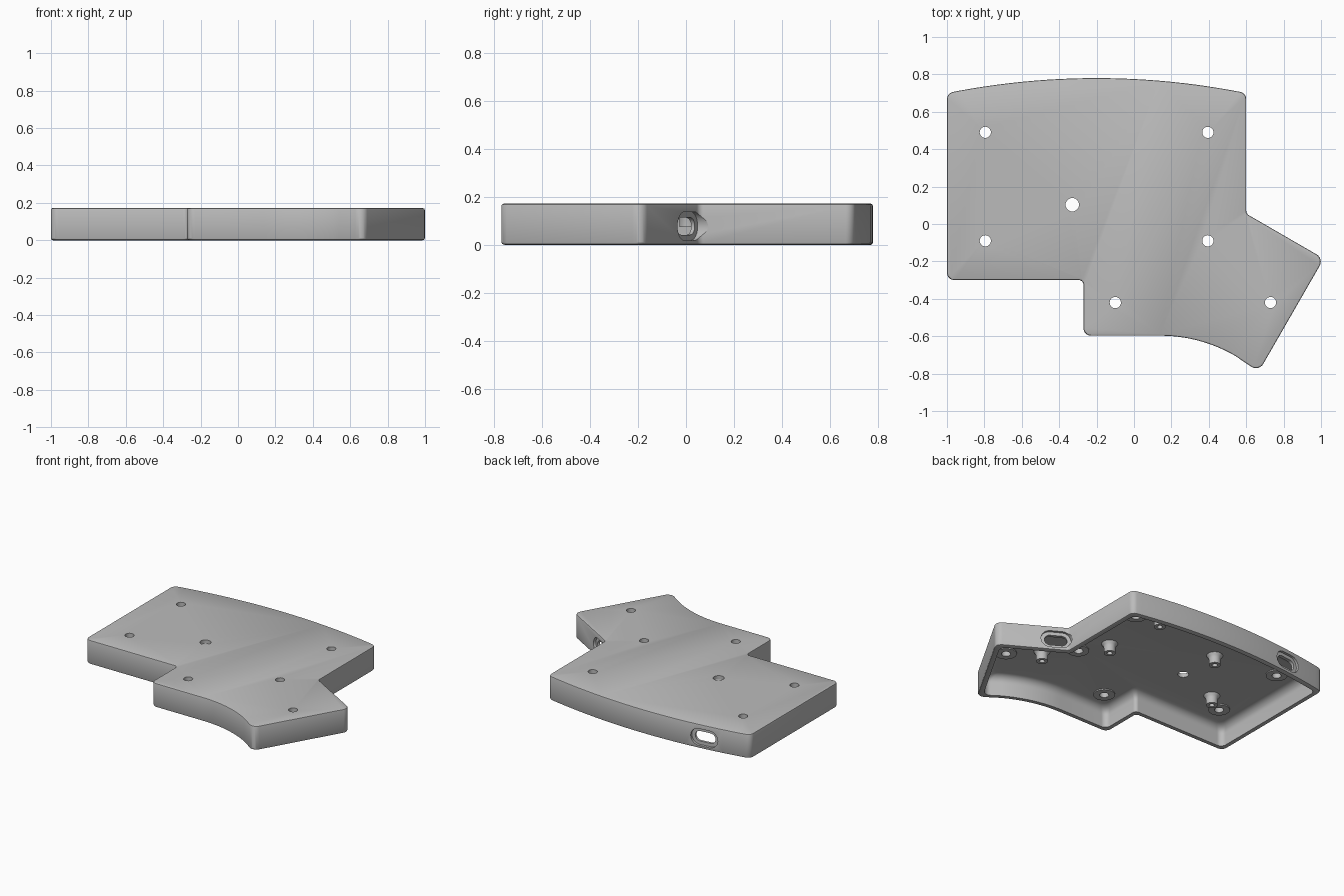
import bpy, bmesh, math
from mathutils import Vector, Matrix

if "Cube" in bpy.data.objects:
    bpy.data.objects.remove(bpy.data.objects["Cube"])

grey = bpy.data.materials.new("plain_grey")
grey.use_nodes = True
colour = (0.5, 0.5, 0.5, 1)
grey.diffuse_color = colour
grey.node_tree.nodes["Principled BSDF"].inputs["Base Color"].default_value = colour

CEILING, TOP, WALL = 0.145, 0.172, 0.035


def make_object(name, bm):
    bmesh.ops.recalc_face_normals(bm, faces=bm.faces)
    mesh = bpy.data.meshes.new(name)
    bm.to_mesh(mesh)
    bm.free()
    mesh.materials.append(grey)
    ob = bpy.data.objects.new(name, mesh)
    bpy.context.collection.objects.link(ob)
    return ob


def smooth(ob):
    bpy.ops.object.select_all(action="DESELECT")
    ob.select_set(True)
    bpy.context.view_layer.objects.active = ob
    bpy.ops.object.shade_smooth_by_angle(angle=math.radians(30))


def bridge(bm, a, b):
    for i in range(len(a)):
        j = (i + 1) % len(a)
        bm.faces.new((a[i], a[j], b[j], b[i]))


# Outline, counter-clockwise: (x, y, corner radius)
def back_edge(x):
    return 0.78 - (x + 0.2) ** 2 / 8


outline = [(-1, -0.3, 0.04), (-0.27, -0.3, 0.025), (-0.27, -0.597, 0.04)]
for i in range(13):
    a = math.radians(30 * i / 12)
    outline.append((0.14 + 0.8 * math.sin(a), -0.597 - 0.8 * (1 - math.cos(a)), 0))
outline += [(0.667, -0.79, 0.045), (1.015, -0.185, 0.045), (0.6, 0.055, 0.03)]
for i in range(25):
    x = 0.6 - 1.6 * i / 24
    outline.append((x, back_edge(x), 0.04 if i in (0, 24) else 0))


def inset_loop(bm, inset, z):
    """Ring of vertices along the outline, moved inwards, with rounded corners."""
    n = len(outline)
    pts = [Vector(p[:2]) for p in outline]
    moved = []
    for i in range(n):
        d0 = (pts[i] - pts[i - 1]).normalized()
        d1 = (pts[(i + 1) % n] - pts[i]).normalized()
        n0, n1 = Vector((-d0.y, d0.x)), Vector((-d1.y, d1.x))
        moved.append(pts[i] + (n0 + n1) * inset / (1 + n0.dot(n1)))
    verts = []
    for i in range(n):
        p, r = moved[i], outline[i][2]
        if r == 0:
            verts.append(bm.verts.new((p.x, p.y, z)))
            continue
        a = (moved[i - 1] - p).normalized()
        b = (moved[(i + 1) % n] - p).normalized()
        half = a.angle(b) / 2
        centre = p + (a + b).normalized() * r / math.sin(half)
        start = p + a * r / math.tan(half) - centre
        end = p + b * r / math.tan(half) - centre
        turn = math.pi - 2 * half
        for k in range(9):
            t = k / 8
            q = centre + (start * math.sin((1 - t) * turn) + end * math.sin(t * turn)) / math.sin(turn)
            verts.append(bm.verts.new((q.x, q.y, z)))
    return verts


# Case shell: ceiling, outside wall, rim and the coved inside wall
section = [(0.008, TOP), (0.002, TOP - 0.003), (0, TOP - 0.009), (0, 0.01),
           (0.003, 0.003), (0.01, 0), (WALL, 0)]
for i in range(7):
    a = math.radians(15 * i)
    section.append((WALL + 0.055 * (1 - math.cos(a)), CEILING - 0.055 * (1 - math.sin(a))))
bm = bmesh.new()
loops = [inset_loop(bm, *s) for s in section]
for a, b in zip(loops, loops[1:]):
    bridge(bm, a, b)
bm.faces.new(loops[0])
bm.faces.new(loops[-1])
case = make_object("case_shell", bm)


def cut(target, cutter):
    cutter.hide_render = True
    mod = target.modifiers.new("cut", "BOOLEAN")
    mod.operation = "DIFFERENCE"
    mod.solver = "EXACT"
    mod.object = cutter
    bpy.context.view_layer.objects.active = target
    bpy.ops.object.modifier_apply(modifier=mod.name)
    bpy.data.objects.remove(cutter)


def hole_cutter(x, y, r):
    bm = bmesh.new()
    bmesh.ops.create_cone(bm, cap_ends=True, segments=32, radius1=r, radius2=r,
                          depth=0.2, matrix=Matrix.Translation((x, y, 0.18)))
    return make_object("hole_cutter", bm)


def slot_cutter(centre, direction, length, height, near, far):
    """Round-ended slot pushed along a horizontal outward direction."""
    out = Vector((*direction, 0)).normalized()
    along = Vector((-out.y, out.x, 0))
    r = height / 2
    bm = bmesh.new()
    rings = []
    for depth in (near, far):
        ring = []
        for k in range(26):
            side = 1 if k < 13 else -1
            a = math.radians(-90 + 180 * (k % 13) / 12) + (0 if k < 13 else math.pi)
            u = side * (length / 2 - r) + r * math.cos(a)
            p = Vector(centre) + along * u + out * depth + Vector((0, 0, r * math.sin(a)))
            ring.append(bm.verts.new(p))
        rings.append(ring)
    bridge(bm, *rings)
    bm.faces.new(rings[0])
    bm.faces.new(rings[1])
    return make_object("slot_cutter", bm)


# Screw holes and the larger button hole
screws = [(-0.795, 0.49), (0.395, 0.49), (-0.795, -0.09), (0.395, -0.09), (-0.1, -0.42), (0.73, -0.42)]
for x, y in screws:
    cut(case, hole_cutter(x, y, 0.03))
cut(case, hole_cutter(-0.33, 0.103, 0.036))

# Cable ports: shallow wide recess, then a smaller slot right through
ports = [((0.67, 0.0145, 0.078), (0.5, 0.866)), ((-0.67, back_edge(-0.67), 0.08), (-0.117, 1))]
for centre, direction in ports:
    cut(case, slot_cutter(centre, direction, 0.2, 0.12, -0.018, 0.25))
    cut(case, slot_cutter(centre, direction, 0.15, 0.072, -0.12, 0.05))
smooth(case)


def lathe(name, x, y, profile, closed):
    """Turned part from (radius, z) points."""
    bm = bmesh.new()
    rings = []
    for r, z in profile:
        rings.append([bm.verts.new((x + r * math.cos(k * math.tau / 32),
                                    y + r * math.sin(k * math.tau / 32), z)) for k in range(32)])
    for a, b in zip(rings, rings[1:]):
        bridge(bm, a, b)
    if closed:
        bridge(bm, rings[-1], rings[0])
    else:
        bm.faces.new(rings[0])
        bm.faces.new(rings[-1])
    smooth(make_object(name, bm))


# Low rings around the screw holes
for i, (x, y) in enumerate(screws):
    lathe(f"screw_ring_{i + 1}", x, y, [(0.03, CEILING + 0.01), (0.07, CEILING + 0.01),
          (0.07, CEILING - 0.008), (0.03, CEILING - 0.008)], True)

# Flared standoff posts with a blind hole in the free end
for i, (x, y) in enumerate([(0.29, 0.1), (0.56, -0.26), (-0.33, 0.42), (-0.65, 0.01), (0.26, 0.57)]):
    lathe(f"standoff_post_{i + 1}", x, y, [(0.055, CEILING + 0.005), (0.052, CEILING - 0.003),
          (0.042, CEILING - 0.015), (0.038, CEILING - 0.03), (0.038, 0.075),
          (0.018, 0.075), (0.018, 0.13)], False)
